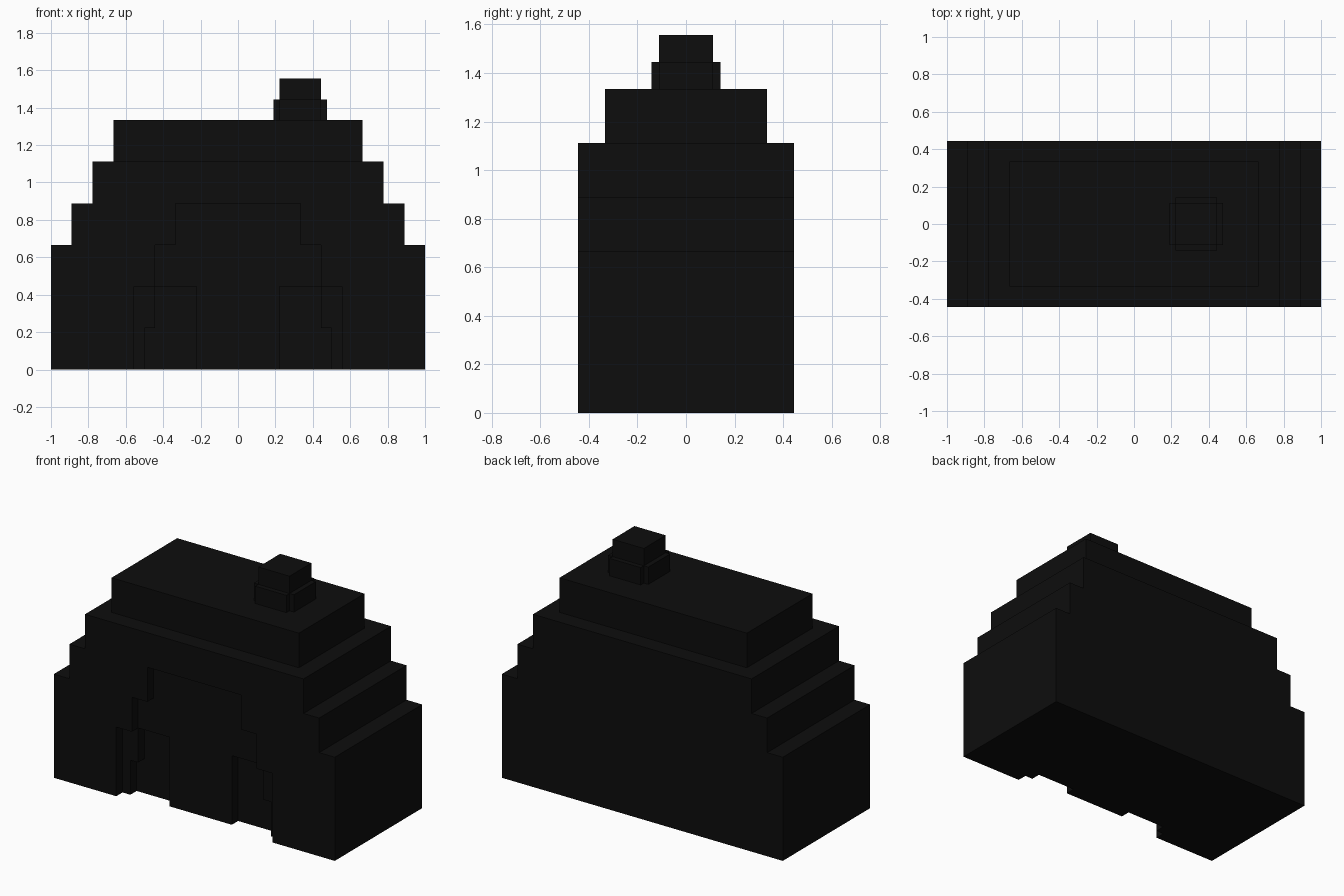
import bpy
import bmesh

cube = bpy.data.objects.get("Cube")
if cube:
    bpy.data.objects.remove(cube, do_unlink=True)

U = 1 / 9        # block unit
STEP = 0.064     # depth of each recess layer

black = bpy.data.materials.new("soot black")
black.use_nodes = True
COLOUR = (0.004, 0.004, 0.004, 1)
black.diffuse_color = COLOUR
black.node_tree.nodes["Principled BSDF"].inputs["Base Color"].default_value = COLOUR


def extrude_profile(name, points, start, depth, axis="y"):
    """Prism from an outline in block units, along y (x,z outline) or z (x,y outline)."""
    bm = bmesh.new()
    verts = [bm.verts.new((a * U, start, b * U) if axis == "y" else (a * U, b * U, start))
             for a, b in points]
    face = bm.faces.new(verts)
    out = bmesh.ops.extrude_face_region(bm, geom=[face])
    moved = [v for v in out["geom"] if isinstance(v, bmesh.types.BMVert)]
    bmesh.ops.translate(bm, verts=moved, vec=(0, depth, 0) if axis == "y" else (0, 0, depth))
    bmesh.ops.recalc_face_normals(bm, faces=bm.faces)
    mesh = bpy.data.meshes.new(name)
    bm.to_mesh(mesh)
    bm.free()
    mesh.materials.append(black)
    obj = bpy.data.objects.new(name, mesh)
    bpy.context.collection.objects.link(obj)
    return obj


def mirrored(half):
    """Close a right-hand outline with its mirror image."""
    return half + [(-x, z) for x, z in reversed(half)]


def carve(target, cutter):
    cutter.hide_render = True
    mod = target.modifiers.new("carve", "BOOLEAN")
    mod.operation = "DIFFERENCE"
    mod.solver = "EXACT"
    mod.object = cutter
    bpy.context.view_layer.objects.active = target
    bpy.ops.object.modifier_apply(modifier=mod.name)
    bpy.data.objects.remove(cutter, do_unlink=True)


# Main body with stepped ends
body = extrude_profile("body", mirrored(
    [(9, 0), (9, 6), (8, 6), (8, 8), (7, 8), (7, 10)]), -4 * U, 8 * U)

# Shallow stepped arch in the front
arch = extrude_profile("arch_cutter", mirrored(
    [(5, -1), (5, 4), (4, 4), (4, 6), (3, 6), (3, 8)]), -5 * U, U + STEP)
carve(body, arch)

# Deeper doorways either side of the central pier
for side in (-1, 1):
    outline = [(2, -1), (4.5, -1), (4.5, 2), (4, 2), (4, 4), (2, 4)]
    door = extrude_profile("doorway_cutter", [(side * x, z) for x, z in outline],
                           -5 * U, U + 2 * STEP)
    carve(body, door)

# Upper roof block
extrude_profile("roof", [(-6, -3), (6, -3), (6, 3), (-6, 3)], 10 * U, 2 * U, "z")

# Chimney: square stack with a cross-shaped collar
W, C = 1, 1.287
stack = extrude_profile("chimney_stack", [(-W, -W), (W, -W), (W, W), (-W, W)],
                        12 * U, 2 * U, "z")
collar = extrude_profile("chimney_collar", [
    (-W, -C), (W, -C), (W, -W), (C, -W), (C, W), (W, W),
    (W, C), (-W, C), (-W, W), (-C, W), (-C, -W), (-W, -W)], 12 * U, U, "z")
for part in (stack, collar):
    part.location.x = 3 * U
